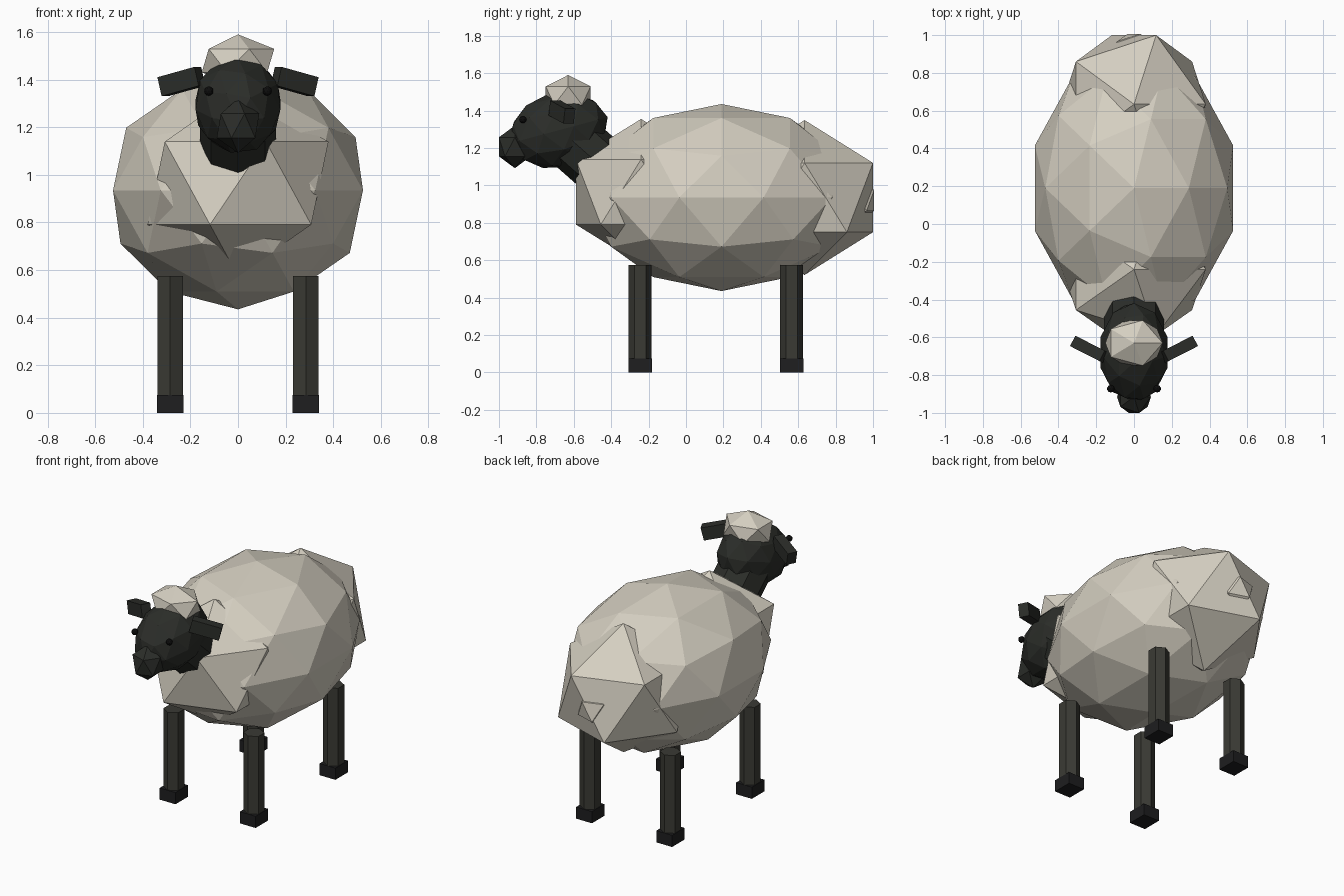
import bpy
from math import radians, atan2

if "Cube" in bpy.data.objects:
    bpy.data.objects.remove(bpy.data.objects["Cube"], do_unlink=True)


def material(name, rgb):
    m = bpy.data.materials.new(name)
    m.use_nodes = True
    m.diffuse_color = (*rgb, 1)
    bsdf = next(n for n in m.node_tree.nodes if n.type == 'BSDF_PRINCIPLED')
    bsdf.inputs["Base Color"].default_value = (*rgb, 1)
    bsdf.inputs["Roughness"].default_value = 0.9
    return m


WOOL = material("cream wool", (0.66, 0.62, 0.53))
SKIN = material("charcoal skin", (0.024, 0.026, 0.022))
LEG = material("dark grey leg", (0.042, 0.042, 0.034))
HOOF = material("black hoof", (0.013, 0.013, 0.014))
EYE = material("black eye", (0.004, 0.004, 0.004))


def finish(name, mat, scale=(1, 1, 1)):
    ob = bpy.context.object
    ob.name = name
    ob.scale = scale
    ob.data.materials.append(mat)
    return ob


def ball(name, mat, loc, radii, detail=1, tilt=0):
    bpy.ops.mesh.primitive_ico_sphere_add(
        subdivisions=detail, radius=1, location=loc, rotation=(radians(tilt), 0, 0))
    return finish(name, mat, radii)


def box(name, mat, loc, size, rot=(0, 0, 0)):
    bpy.ops.mesh.primitive_cube_add(size=1, location=loc, rotation=rot)
    return finish(name, mat, size)


def prism(name, mat, sides, radius, depth, loc, rot=(0, 0, 0)):
    bpy.ops.mesh.primitive_cylinder_add(
        vertices=sides, radius=radius, depth=depth, location=loc, rotation=rot)
    return finish(name, mat)


# Woolly body masses
ball("body", WOOL, (0, 0.19, 0.935), (0.552, 0.73, 0.5), detail=2)
ball("chest", WOOL, (0, -0.24, 0.965), (0.425, 0.41, 0.39))
ball("rump", WOOL, (0, 0.634, 0.935), (0.425, 0.43, 0.414))
ball("tail", WOOL, (0, 0.9, 0.92), (0.125, 0.125, 0.125))

# Head, neck and muzzle
ball("head", SKIN, (0, -0.68, 1.295), (0.187, 0.27, 0.203), detail=2, tilt=15)
ball("snout", SKIN, (0, -0.915, 1.206), (0.1, 0.1, 0.114))
ball("wool_tuft", WOOL, (0, -0.63, 1.48), (0.17, 0.141, 0.11))
prism("neck", SKIN, 8, 0.16, 0.3, (0, -0.597, 1.229), (atan2(0.75, 0.66), 0, 0))

# Paired parts: eyes, ears, legs and hooves
for side, s in (("left", 1), ("right", -1)):
    ball(f"{side}_eye", EYE, (s * 0.123, -0.872, 1.352), (0.02, 0.02, 0.02), detail=2)
    box(f"{side}_ear", SKIN, (s * 0.238, -0.663, 1.392), (0.18, 0.062, 0.082),
        (0, s * radians(14), s * radians(27)))
    for end, y in (("front", -0.245), ("back", 0.565)):
        prism(f"{end}_{side}_leg", LEG, 6, 0.0615, 0.525, (s * 0.285, y, 0.3125))
        box(f"{end}_{side}_hoof", HOOF, (s * 0.285, y, 0.0375), (0.112, 0.126, 0.075))
